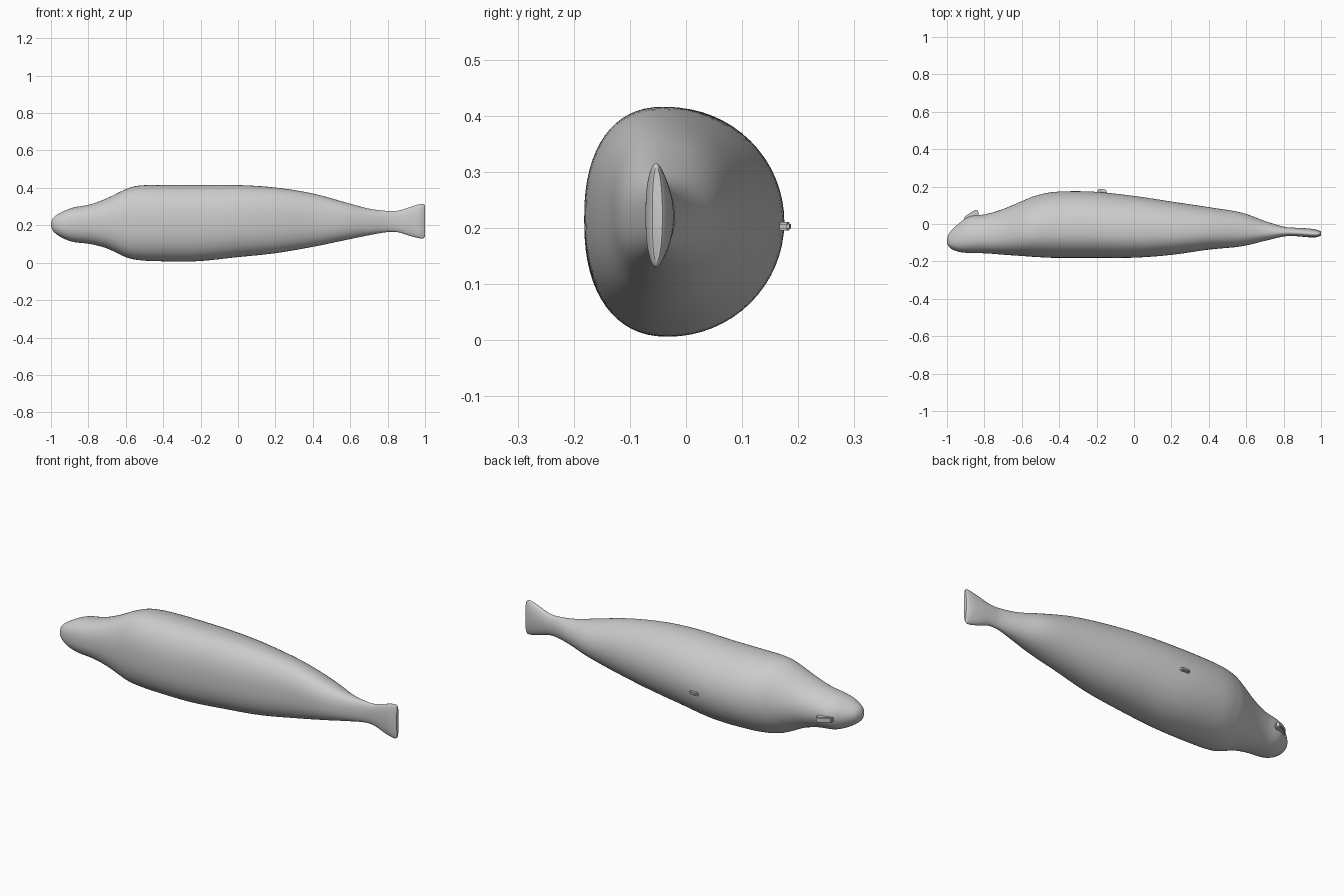
import bpy
import bmesh
from math import cos, sin, pi, radians
from mathutils import Vector

cube = bpy.data.objects.get("Cube")
if cube:
    bpy.data.objects.remove(cube, do_unlink=True)

grey = bpy.data.materials.new("plain grey")
grey.use_nodes = True
grey.diffuse_color = (0.6, 0.6, 0.6, 1)
grey.node_tree.nodes["Principled BSDF"].inputs["Base Color"].default_value = grey.diffuse_color

# Body stations from nose to tail: x, bottom, top, front, back
STATIONS = [Vector(s) for s in (
    (-1.0, .195, .215, -.10, -.08),
    (-.985, .165, .243, -.127, -.045),
    (-.94, .133, .272, -.148, 0),
    (-.88, .111, .295, -.155, .04),
    (-.79, .1, .312, -.157, .053),
    (-.7, .076, .345, -.164, .08),
    (-.6, .03, .393, -.171, .122),
    (-.53, .014, .412, -.176, .15),
    (-.42, .008, .415, -.181, .172),
    (-.22, .008, .415, -.181, .173),
    (0, .03, .415, -.18, .15),
    (.2, .051, .402, -.165, .12),
    (.4, .085, .37, -.137, .09),
    (.57, .12, .324, -.12, .062),
    (.7, .147, .289, -.09, .016),
    (.8, .164, .277, -.067, -.014),
    (.86, .162, .279, -.065, -.02),
    (.92, .143, .298, -.07, -.023),
    (.965, .132, .312, -.072, -.028),
    (.99, .13, .315, -.066, -.035),
    (1.0, .14, .307, -.06, -.042),
)]
SIDES, STEPS = 64, 6


def spline(p0, p1, p2, p3, t):
    """Smooth curve from p1 to p2."""
    m1, m2 = (p2 - p0) / 2, (p3 - p1) / 2
    return (p1 * (2*t**3 - 3*t**2 + 1) + m1 * (t**3 - 2*t**2 + t)
            + p2 * (3*t**2 - 2*t**3) + m2 * (t**3 - t**2))


def signed_power(v, p):
    return abs(v) ** p * (1 if v >= 0 else -1)


def ring(bm, station):
    """Cross-section: squarer at the front, rounder at the back."""
    x, low, high, front, back = station
    mid_y = front + (back - front) * .42
    verts = []
    for i in range(SIDES):
        a = 2 * pi * i / SIDES
        power = 2 / 2.3 if cos(a) < 0 else 1
        half = mid_y - front if cos(a) < 0 else back - mid_y
        verts.append(bm.verts.new((
            x,
            mid_y + half * signed_power(cos(a), power),
            (low + high) / 2 + (high - low) / 2 * signed_power(sin(a), power))))
    return verts


def finish(bm, name, angle):
    bmesh.ops.recalc_face_normals(bm, faces=bm.faces)
    mesh = bpy.data.meshes.new(name)
    bm.to_mesh(mesh)
    bm.free()
    mesh.materials.append(grey)
    ob = bpy.data.objects.new(name, mesh)
    bpy.context.collection.objects.link(ob)
    bpy.ops.object.select_all(action='DESELECT')
    ob.select_set(True)
    bpy.context.view_layer.objects.active = ob
    bpy.ops.object.shade_smooth_by_angle(angle=radians(angle))
    return ob


# Body with tail, lofted through the stations
bm = bmesh.new()
path = [STATIONS[0]] + STATIONS + [STATIONS[-1]]
rings = []
for i in range(len(STATIONS) - 1):
    rings += [ring(bm, spline(*path[i:i + 4], s / STEPS)) for s in range(STEPS)]
rings.append(ring(bm, STATIONS[-1]))
for a, b in zip(rings, rings[1:]):
    for i in range(SIDES):
        j = (i + 1) % SIDES
        bm.faces.new((a[i], a[j], b[j], b[i]))
bm.faces.new(rings[0])
bm.faces.new(rings[-1])
finish(bm, "body", 50)


def fin(name, outline, z, thickness):
    """Small slab extruded from an x, y outline, with softened edges."""
    bm = bmesh.new()
    face = bm.faces.new([bm.verts.new((x, y, z - thickness / 2)) for x, y in outline])
    out = bmesh.ops.extrude_face_region(bm, geom=[face])
    moved = [v for v in out["geom"] if isinstance(v, bmesh.types.BMVert)]
    bmesh.ops.translate(bm, verts=moved, vec=(0, 0, thickness))
    bmesh.ops.bevel(bm, geom=bm.edges[:], offset=.004, segments=2, affect='EDGES')
    finish(bm, name, 30)


fin("head_fin", [(-.91, .02), (-.905, .04), (-.86, .07), (-.838, .077), (-.828, .055), (-.84, .03)], .2, .028)
fin("back_fin", [(-.195, .155), (-.197, .181), (-.185, .188), (-.148, .184), (-.143, .155)], .203, .016)
